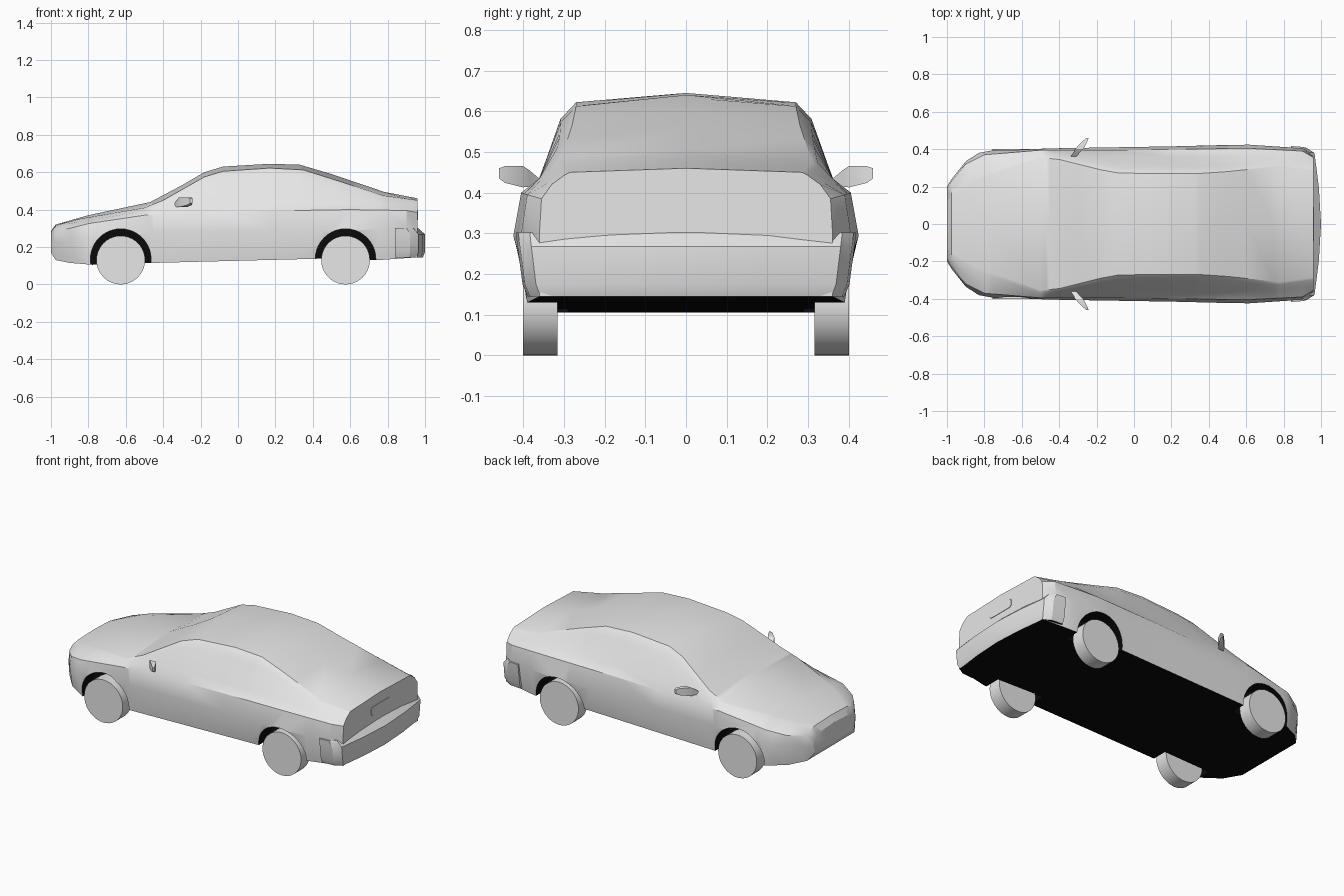
import bpy, bmesh, math
from mathutils import Matrix, Vector

old = bpy.data.objects.get("Cube")
if old:
    bpy.data.objects.remove(old, do_unlink=True)


def material(name, value):
    mat = bpy.data.materials.new(name)
    mat.use_nodes = True
    colour = (value, value, value, 1)
    mat.diffuse_color = colour
    mat.node_tree.nodes["Principled BSDF"].inputs["Base Color"].default_value = colour
    return mat


GREY = material("light grey", 0.8)
BLACK = material("underside black", 0.003)


def make_object(name, bm):
    bmesh.ops.recalc_face_normals(bm, faces=bm.faces)
    mesh = bpy.data.meshes.new(name)
    bm.to_mesh(mesh)
    bm.free()
    mesh.materials.append(GREY)
    mesh.materials.append(BLACK)
    obj = bpy.data.objects.new(name, mesh)
    bpy.context.collection.objects.link(obj)
    return obj


def smooth(obj, degrees=30):
    bpy.ops.object.select_all(action='DESELECT')
    obj.select_set(True)
    bpy.context.view_layer.objects.active = obj
    bpy.ops.object.shade_smooth_by_angle(angle=math.radians(degrees))


def loft(rings):
    """Closed skin through equal-length rings, capped at both ends."""
    bm = bmesh.new()
    loops = [[bm.verts.new(p) for p in ring] for ring in rings]
    n = len(loops[0])
    for a, b in zip(loops, loops[1:]):
        for i in range(n):
            j = (i + 1) % n
            bm.faces.new((a[i], a[j], b[j], b[i]))
    bm.faces.new(loops[0])
    bm.faces.new(loops[-1])
    return bm


def paint_underside(bm):
    bmesh.ops.recalc_face_normals(bm, faces=bm.faces)
    for face in bm.faces:
        if face.normal.z < -0.8 and face.calc_center_median().z < 0.17:
            face.material_index = 1


def cylinder(bm, x, y, z, radius, depth, segments):
    place = Matrix.Translation((x, y, z)) @ Matrix.Rotation(math.pi / 2, 4, 'X')
    bmesh.ops.create_cone(bm, cap_ends=True, segments=segments, radius1=radius,
                          radius2=radius, depth=depth, matrix=place)


def along(line, x):
    """Half width and height of a body line at a station."""
    for (x0, w0, z0), (x1, w1, z1) in zip(line, line[1:]):
        if x <= x1:
            t = (x - x0) / (x1 - x0)
            return Vector((w0 + (w1 - w0) * t, z0 + (z1 - z0) * t))
    return Vector(line[-1][1:])


# Body lines from nose to tail: station, half width, height
sill = [(-1, .19, .17), (-.975, .23, .13), (-.9, .31, .115), (-.78, .375, .105),
        (-.45, .385, .115), (.45, .39, .138), (.75, .39, .13), (.96, .36, .145)]
flank = [(-1, .2, .22), (-.975, .24, .22), (-.9, .335, .24), (-.83, .38, .25),
         (-.75, .395, .26), (-.4, .405, .28), (.2, .415, .29), (.6, .425, .29),
         (.9, .405, .3), (.96, .36, .3)]
belt = [(-1, .19, .25), (-.975, .23, .285), (-.9, .32, .3), (-.8, .37, .325),
        (-.5, .395, .37), (0, .395, .39), (.6, .405, .4), (.9, .39, .395),
        (.96, .355, .385)]
glass_base = [(-1, .17, .265), (-.975, .2, .305), (-.9, .27, .325), (-.8, .32, .345),
              (-.5, .38, .39), (-.3, .365, .425), (.1, .36, .435), (.75, .36, .435),
              (.96, .33, .42)]
roof_edge = [(-1, .12, .28), (-.975, .15, .315), (-.85, .23, .35), (-.5, .355, .41),
             (-.4, .345, .45), (-.18, .29, .575), (-.08, .272, .605), (.17, .27, .622),
             (.35, .27, .612), (.5, .28, .565), (.78, .31, .475), (.96, .285, .45)]
crown = [(-1, 0, .285), (-.975, 0, .32), (-.8, 0, .37), (-.47, 0, .44), (-.3, 0, .53),
         (-.18, 0, .6), (-.08, 0, .63), (.17, 0, .645), (.33, 0, .64), (.5, 0, .59),
         (.78, 0, .495), (.96, 0, .46)]
stations = sorted({p[0] for p in crown + roof_edge + flank + sill})


def body_ring(x):
    low, base, edge = along(sill, x), along(glass_base, x), along(roof_edge, x)
    glass_top = base.lerp(edge, 0.78)
    glass_top.x += 0.1 * (edge.y - base.y)
    half = [low, along(flank, x), along(belt, x), base, glass_top, edge]
    points = [Vector((0, low.y))] + half + [along(crown, x)]
    points += [Vector((-p.x, p.y)) for p in reversed(half)]
    return [(x, p.x, p.y) for p in points]


bm = loft([body_ring(x) for x in stations])
paint_underside(bm)
body = make_object("car_body", bm)

# Wheel arches
axles = {"front": -0.627, "rear": 0.575}
bm = bmesh.new()
for x in axles.values():
    for side in (-1, 1):
        cylinder(bm, x, side * 0.4, 0.135, 0.162, 0.22, 40)
for face in bm.faces:
    face.material_index = 1
cutter = make_object("arch_cutter", bm)
cutter.hide_render = True
cut = body.modifiers.new("arches", 'BOOLEAN')
cut.operation = 'DIFFERENCE'
cut.solver = 'EXACT'
cut.object = cutter
bpy.context.view_layer.update()
evaluated = body.evaluated_get(bpy.context.evaluated_depsgraph_get())
cut_mesh = bpy.data.meshes.new_from_object(evaluated)
body.modifiers.clear()
body.data = cut_mesh
bpy.data.objects.remove(cutter, do_unlink=True)
smooth(body)

# Wheels
for axle, x in axles.items():
    for name, side in (("left", 1), ("right", -1)):
        bm = bmesh.new()
        cylinder(bm, x, side * 0.358, 0.13, 0.13, 0.084, 40)
        smooth(make_object(f"{axle}_wheel_{name}", bm))

# Rear bumper, stacked outlines of one footprint
outline = [(.84, .414), (.92, .408), (.965, .38), (.988, .2), (1, 0)]
outline += [(x, -y) for x, y in reversed(outline[:-1])]
layers = [(.145, .93, .94), (.175, 1, .97), (.268, 1, 1), (.302, .76, 1.01)]
bm = loft([[(.84 + (x - .84) * depth, y * width, z) for x, y in outline]
           for z, depth, width in layers])
paint_underside(bm)
smooth(make_object("rear_bumper", bm), 25)

# Number plate panel on the tail
bm = bmesh.new()
bmesh.ops.create_cube(bm, size=1, matrix=Matrix.Translation((.96, 0, .37))
                      @ Matrix.Diagonal((.006, .18, .052, 1)))
corners = [e for e in bm.edges if abs(e.verts[0].co.x - e.verts[1].co.x) > .004]
bmesh.ops.bevel(bm, geom=corners, offset=.008, segments=3, affect='EDGES')
make_object("plate_panel", bm)

# Door mirrors: slanted housings that thin outwards, on a short stalk
mirror_cuts = [(.355, .03, .415, .43), (.385, .035, .415, .455), (.4, .045, .413, .465),
               (.445, .024, .424, .465), (.459, .012, .435, .46)]
for name, side in (("left", 1), ("right", -1)):
    rings = []
    for y, thick, low, high in mirror_cuts:
        x = -.305 + (y - .385) * .75
        rings.append([(x - thick / 2, side * y, low), (x + thick / 2, side * y, low),
                      (x + thick / 2, side * y, high), (x - thick / 2, side * y, high)])
    smooth(make_object(f"door_mirror_{name}", loft(rings)))
